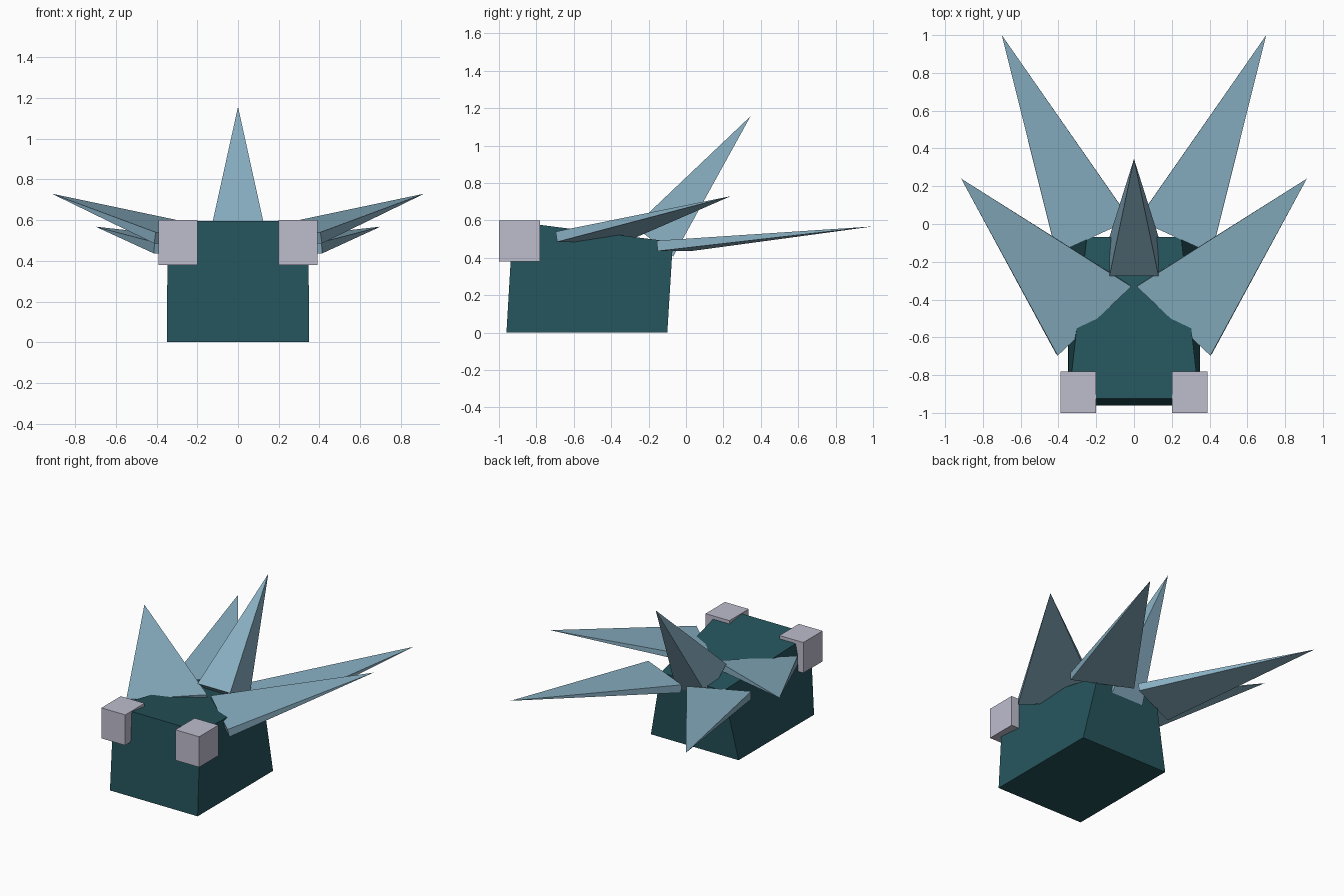
import bpy
from mathutils import Vector

if "Cube" in bpy.data.objects:
    bpy.data.objects.remove(bpy.data.objects["Cube"])


def srgb(r, g, b):
    conv = lambda c: c / 12.92 if c <= 0.04045 else ((c + 0.055) / 1.055) ** 2.4
    return (*[conv(v / 255) for v in (r, g, b)], 1.0)


def material(name, rgb):
    mat = bpy.data.materials.new(name)
    mat.diffuse_color = srgb(*rgb)
    mat.use_nodes = True
    mat.node_tree.nodes["Principled BSDF"].inputs["Base Color"].default_value = mat.diffuse_color
    return mat


teal = material("dark_teal", (37, 84, 92))
blue = material("pale_blue", (136, 175, 194))
grey = material("lilac_grey", (190, 189, 206))


def add_mesh(name, verts, faces, mat):
    mesh = bpy.data.meshes.new(name)
    mesh.from_pydata([tuple(v) for v in verts], [], faces)
    mesh.materials.append(mat)
    obj = bpy.data.objects.new(name, mesh)
    bpy.context.collection.objects.link(obj)
    return obj


BOX = [(3, 2, 1, 0), (4, 5, 6, 7), (0, 1, 5, 4), (1, 2, 6, 5), (2, 3, 7, 6), (3, 0, 4, 7)]


def spike(name, base, apex, width, thick):
    """Four-sided pyramid whose rectangular base is square to its axis."""
    base, apex = Vector(base), Vector(apex)
    axis = (apex - base).normalized()
    side = axis.cross(Vector((0, 0, 1))).normalized() * width / 2
    up = side.cross(axis).normalized() * thick / 2
    verts = [base - side - up, base + side - up, base + side + up, base - side + up, apex]
    faces = [(0, 1, 2, 3), (1, 0, 4), (2, 1, 4), (3, 2, 4), (0, 3, 4)]
    return add_mesh(name, verts, faces, blue)


# Body: tapered block with a top sloping down to the back
body = [(-0.35, -0.96, 0), (0.35, -0.96, 0), (0.35, -0.10, 0), (-0.35, -0.10, 0),
        (-0.345, -0.925, 0.595), (0.345, -0.925, 0.595),
        (0.25, -0.07, 0.485), (-0.25, -0.07, 0.485)]
add_mesh("body", body, BOX, teal)

# Central spike leaning back
spike("centre_spike", (0, -0.172, 0.488), (0, 0.345, 1.157), 0.26, 0.262)

for s, label in ((-1, "left"), (1, "right")):
    # Eye blocks on the front top corners
    xs = sorted((s * 0.20, s * 0.39))
    eye = [(x, y, z) for z in (0.38, 0.60)
           for x, y in ((xs[0], -1.0), (xs[1], -1.0), (xs[1], -0.78), (xs[0], -0.78))]
    add_mesh(f"{label}_eye", eye, BOX, grey)

    # Flat side spikes, front and back pair
    spike(f"{label}_front_spike", (s * 0.213, -0.51, 0.513), (s * 0.915, 0.24, 0.73), 0.535, 0.056)
    spike(f"{label}_back_spike", (s * 0.216, -0.065, 0.464), (s * 0.70, 1.0, 0.568), 0.43, 0.056)
